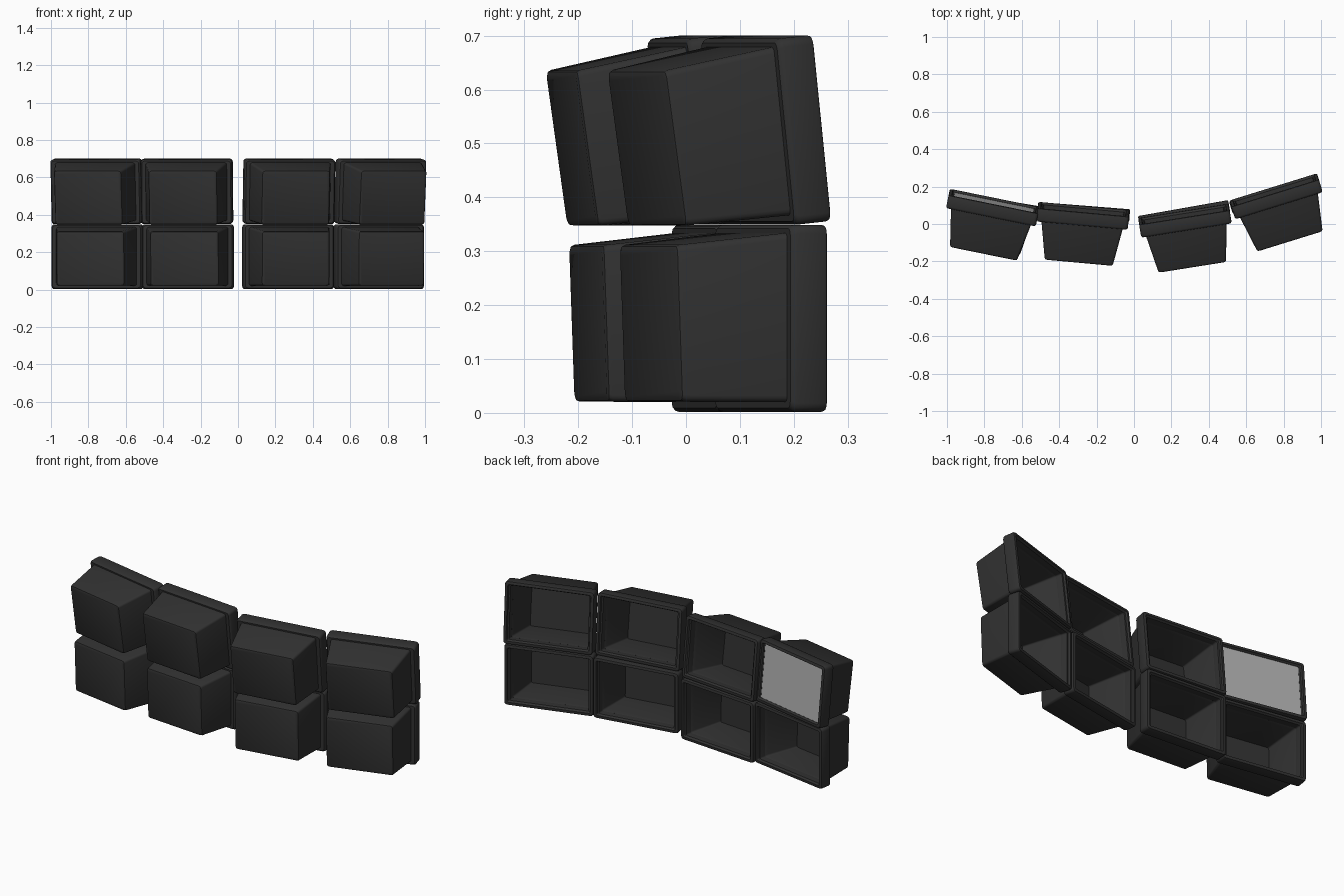
import bpy, bmesh, math
from mathutils import Matrix

if "Cube" in bpy.data.objects:
    bpy.data.objects.remove(bpy.data.objects["Cube"])


def material(name, g):
    m = bpy.data.materials.new(name)
    m.diffuse_color = (g, g, g, 1)
    m.use_nodes = True
    m.node_tree.nodes["Principled BSDF"].inputs["Base Color"].default_value = m.diffuse_color
    return m


DARK = material("dark_plastic", 0.03)
GLASS = material("grey_screen", 0.42)


def ring(bm, y, half, z0, z1, r, lean=0.0, seg=3):
    """Rounded rectangle in the xz plane, leaning forward with height."""
    verts = []
    corners = [(half - r, z1 - r, 0), (-half + r, z1 - r, 90),
               (-half + r, z0 + r, 180), (half - r, z0 + r, 270)]
    for cx, cz, start in corners:
        for i in range(seg + 1):
            a = math.radians(start + 90 * i / seg)
            x, z = cx + r * math.cos(a), cz + r * math.sin(a)
            verts.append(bm.verts.new((x, y - lean * z, z)))
    return verts


def loft(name, sections, matrix, closed=False, mat=DARK):
    bm = bmesh.new()
    rings = [ring(bm, *s) for s in sections]
    pairs = list(zip(rings, rings[1:]))
    if closed:
        pairs.append((rings[-1], rings[0]))
    else:
        bm.faces.new(rings[0])
        if len(rings) > 1:
            bm.faces.new(rings[-1])
    for a, b in pairs:
        n = len(a)
        for i in range(n):
            bm.faces.new((a[i], a[(i + 1) % n], b[(i + 1) % n], b[i]))
    bmesh.ops.recalc_face_normals(bm, faces=bm.faces[:])
    me = bpy.data.meshes.new(name)
    bm.to_mesh(me)
    bm.free()
    me.materials.append(mat)
    ob = bpy.data.objects.new(name, me)
    bpy.context.collection.objects.link(ob)
    ob.matrix_world = matrix
    bpy.context.view_layer.objects.active = ob
    ob.select_set(True)
    bpy.ops.object.shade_smooth_by_angle(angle=math.radians(35))
    ob.select_set(False)
    return ob


# hollow tapered housing: outside from tip to bezel, then back down inside
HOUSING = [
    (-0.265, 0.174, 0.028, 0.300, 0.010, 0.035),
    (-0.262, 0.181, 0.021, 0.307, 0.012, 0.035),
    (-0.255, 0.184, 0.019, 0.310, 0.012, 0.035),
    (-0.060, 0.220, 0.018, 0.333, 0.012),
    (-0.045, 0.212, 0.026, 0.322, 0.010),
    (-0.060, 0.205, 0.030, 0.318, 0.010),
    (-0.240, 0.172, 0.031, 0.298, 0.008, 0.035),
]

# bezel frame with rounded outer edges and a stepped opening
BEZEL = [
    (-0.071, 0.214, 0.024, 0.324, 0.010),
    (-0.071, 0.238, 0.007, 0.340, 0.014),
    (-0.066, 0.243, 0.002, 0.345, 0.016),
    (-0.060, 0.245, 0.000, 0.347, 0.016),
    (-0.008, 0.245, 0.000, 0.347, 0.016),
    (-0.002, 0.243, 0.002, 0.345, 0.016),
    (0.000, 0.238, 0.007, 0.340, 0.014),
    (0.000, 0.228, 0.017, 0.330, 0.008),
    (-0.010, 0.224, 0.021, 0.326, 0.008),
    (-0.012, 0.216, 0.024, 0.324, 0.008),
    (-0.040, 0.212, 0.026, 0.322, 0.008),
]

# monitor placement: x, y, yaw; the upper row is pitched upward
LOWER = [(-0.745, 0.135, -9.5), (-0.265, 0.098, -4.5),
         (0.262, 0.085, 10), (0.742, 0.192, 17)]
UPPER = [(-0.744, 0.140, -11.5), (-0.268, 0.097, -5.2),
         (0.264, 0.070, 9), (0.744, 0.199, 17.2)]

for row, places, z, pitch in (("lower", LOWER, 0.002, 0), ("upper", UPPER, 0.356, 6)):
    for i, (x, y, yaw) in enumerate(places, 1):
        m = (Matrix.Translation((x, y, z))
             @ Matrix.Rotation(math.radians(yaw), 4, 'Z')
             @ Matrix.Rotation(math.radians(pitch), 4, 'X'))
        loft(f"{row}_housing_{i}", HOUSING, m)
        loft(f"{row}_bezel_{i}", BEZEL, m, closed=True)
        # only one monitor keeps its glass
        if row == "upper" and i == 1:
            loft("screen", [(-0.018, 0.217, 0.022, 0.326, 0.008),
                            (-0.013, 0.217, 0.022, 0.326, 0.008)], m, mat=GLASS)
